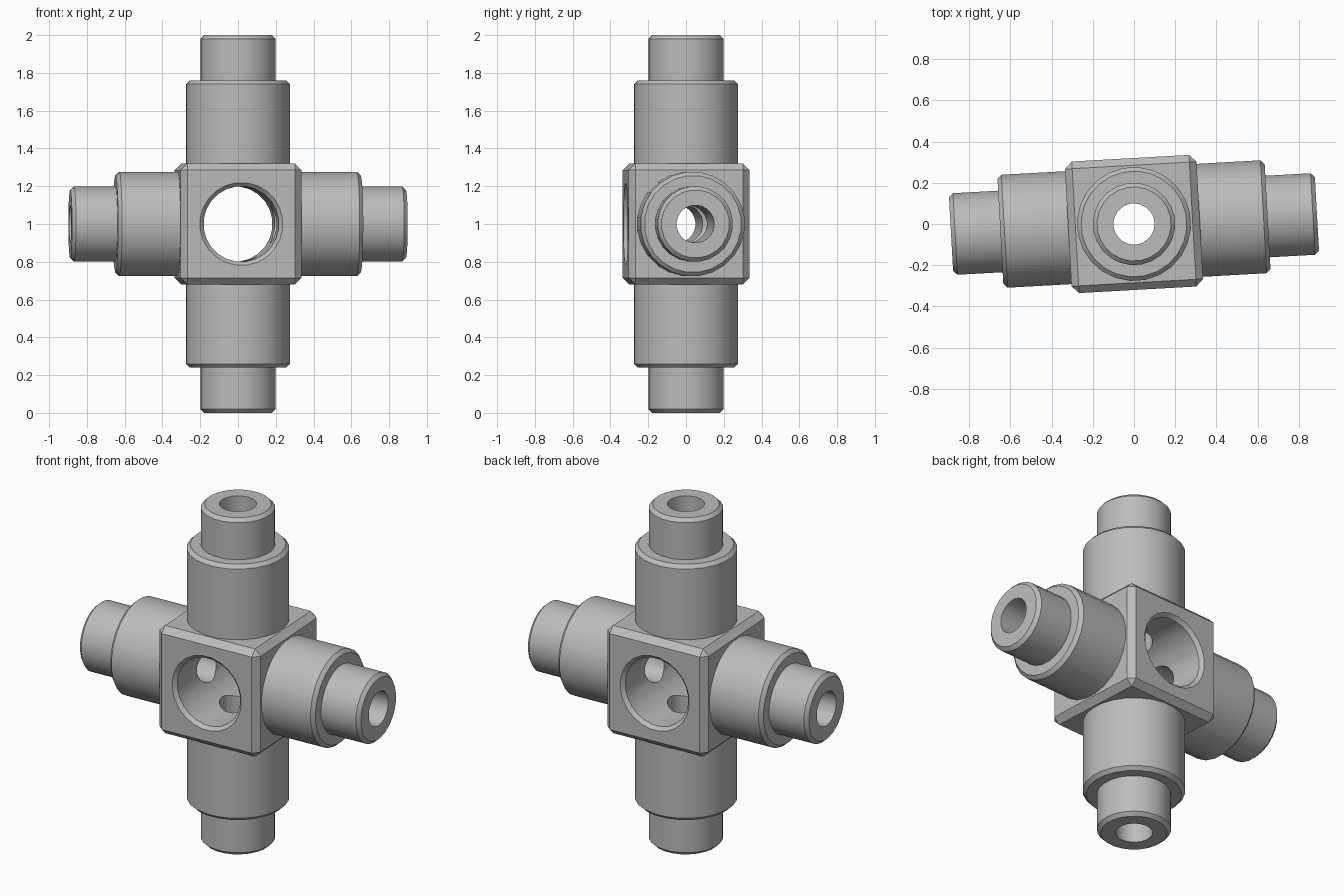
import bpy, bmesh, math
from mathutils import Matrix

cube = bpy.data.objects.get("Cube")
if cube:
    bpy.data.objects.remove(cube, do_unlink=True)

SIDES = 24
CENTRE = Matrix.Translation((0, 0, 1))
TURN = Matrix.Rotation(math.radians(3.2), 4, 'Z')

metal = bpy.data.materials.new("grey metal")
metal.use_nodes = True
grey = (0.5, 0.5, 0.5, 1)
metal.diffuse_color = grey
metal.node_tree.nodes["Principled BSDF"].inputs["Base Color"].default_value = grey


def make_object(name, bm):
    bmesh.ops.recalc_face_normals(bm, faces=bm.faces)
    mesh = bpy.data.meshes.new(name)
    bm.to_mesh(mesh)
    bm.free()
    mesh.materials.append(metal)
    obj = bpy.data.objects.new(name, mesh)
    bpy.context.collection.objects.link(obj)
    return obj


def lathe(name, profile, axis):
    """Closed solid turned round z from (radius, height) pairs, then laid along axis."""
    bm = bmesh.new()
    rings = []
    for r, h in profile:
        angles = [math.tau * (i + 0.5) / SIDES for i in range(SIDES)]
        rings.append([bm.verts.new((r * math.cos(a), r * math.sin(a), h)) for a in angles])
    for low, high in zip(rings, rings[1:]):
        for i in range(SIDES):
            j = (i + 1) % SIDES
            bm.faces.new((low[i], low[j], high[j], high[i]))
    bm.faces.new(rings[0])
    bm.faces.new(rings[-1])
    bm.transform(CENTRE @ TURN @ axis)
    return make_object(name, bm)


def combine(body, other, operation):
    mod = body.modifiers.new(operation.title(), 'BOOLEAN')
    mod.operation = operation
    mod.solver = 'EXACT'
    mod.object = other
    bpy.context.view_layer.objects.active = body
    bpy.ops.object.modifier_apply(modifier=mod.name)
    bpy.data.objects.remove(other, do_unlink=True)


# Central block with chamfered edges
bm = bmesh.new()
bmesh.ops.create_cube(bm, size=0.64)
bmesh.ops.bevel(bm, geom=bm.edges[:], offset=0.035, segments=1, affect='EDGES')
bm.transform(CENTRE @ TURN)
body = make_object("cross_fitting", bm)

UP = Matrix.Identity(4)
SIDE = Matrix.Rotation(math.pi / 2, 4, 'Y')
FLIP = Matrix.Rotation(math.pi, 4, 'X')
FRONT = Matrix.Rotation(math.pi / 2, 4, 'X')


# Four stepped arms with chamfered shoulders and ends
def arm_profile(shoulder, end):
    c = 0.02
    return [(0.277, 0.25), (0.277, shoulder - c), (0.277 - c, shoulder),
            (0.2, shoulder), (0.2, end - c), (0.2 - c, end)]


for name, axis, shoulder, end in (("upright", UP, 0.76, 1.0), ("cross", SIDE, 0.65, 0.89)):
    for flip in (UP, FLIP):
        arm = lathe(name + "_arm", arm_profile(shoulder, end), axis @ flip)
        combine(body, arm, 'UNION')

# Narrow bores through the arms
for axis in (UP, SIDE):
    combine(body, lathe("narrow_bore", [(0.1, -1.2), (0.1, 1.2)], axis), 'DIFFERENCE')

# Wide bore from front to back with chamfered mouths
mouth = [(0.22, -0.4), (0.22, -0.32), (0.2, -0.3), (0.2, 0.3), (0.22, 0.32), (0.22, 0.4)]
combine(body, lathe("wide_bore", mouth, FRONT), 'DIFFERENCE')

# Smooth the round walls, keep the chamfers crisp
bpy.ops.object.select_all(action='DESELECT')
body.select_set(True)
bpy.context.view_layer.objects.active = body
bpy.ops.object.shade_smooth_by_angle(angle=math.radians(30))
